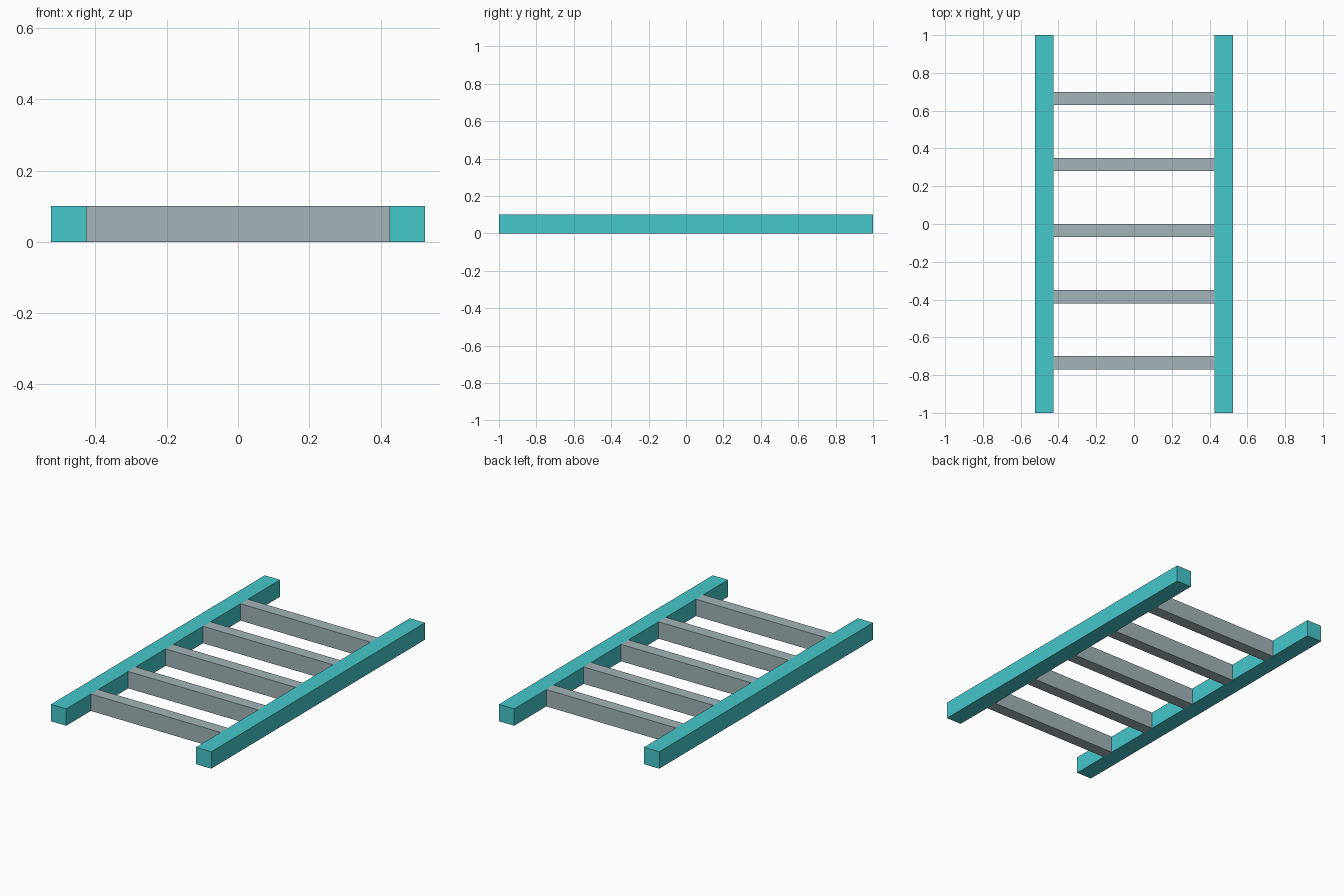
import bpy

if "Cube" in bpy.data.objects:
    bpy.data.objects.remove(bpy.data.objects["Cube"])


def material(name, color):
    m = bpy.data.materials.new(name)
    m.diffuse_color = (*color, 1)
    m.use_nodes = True
    m.node_tree.nodes["Principled BSDF"].inputs["Base Color"].default_value = m.diffuse_color
    return m


def box(name, center, size, mat):
    bpy.ops.mesh.primitive_cube_add(size=1, location=center)
    ob = bpy.context.object
    ob.name = name
    ob.scale = size
    bpy.ops.object.transform_apply(location=False, rotation=False, scale=True)
    ob.data.materials.append(mat)
    return ob


teal = material("teal", (0.061, 0.571, 0.597))
grey = material("blue grey", (0.366, 0.456, 0.479))

HEIGHT = 0.1

# Two long side rails
for side, x in (("left", -0.475), ("right", 0.475)):
    box(f"{side}_rail", (x, 0, HEIGHT / 2), (0.1, 2, HEIGHT), teal)

# Five evenly spaced rungs between the rails
for i in range(5):
    y = -0.735 + 0.35 * i
    box(f"rung_{i + 1}", (0, y, HEIGHT / 2), (0.85, 0.07, HEIGHT), grey)
